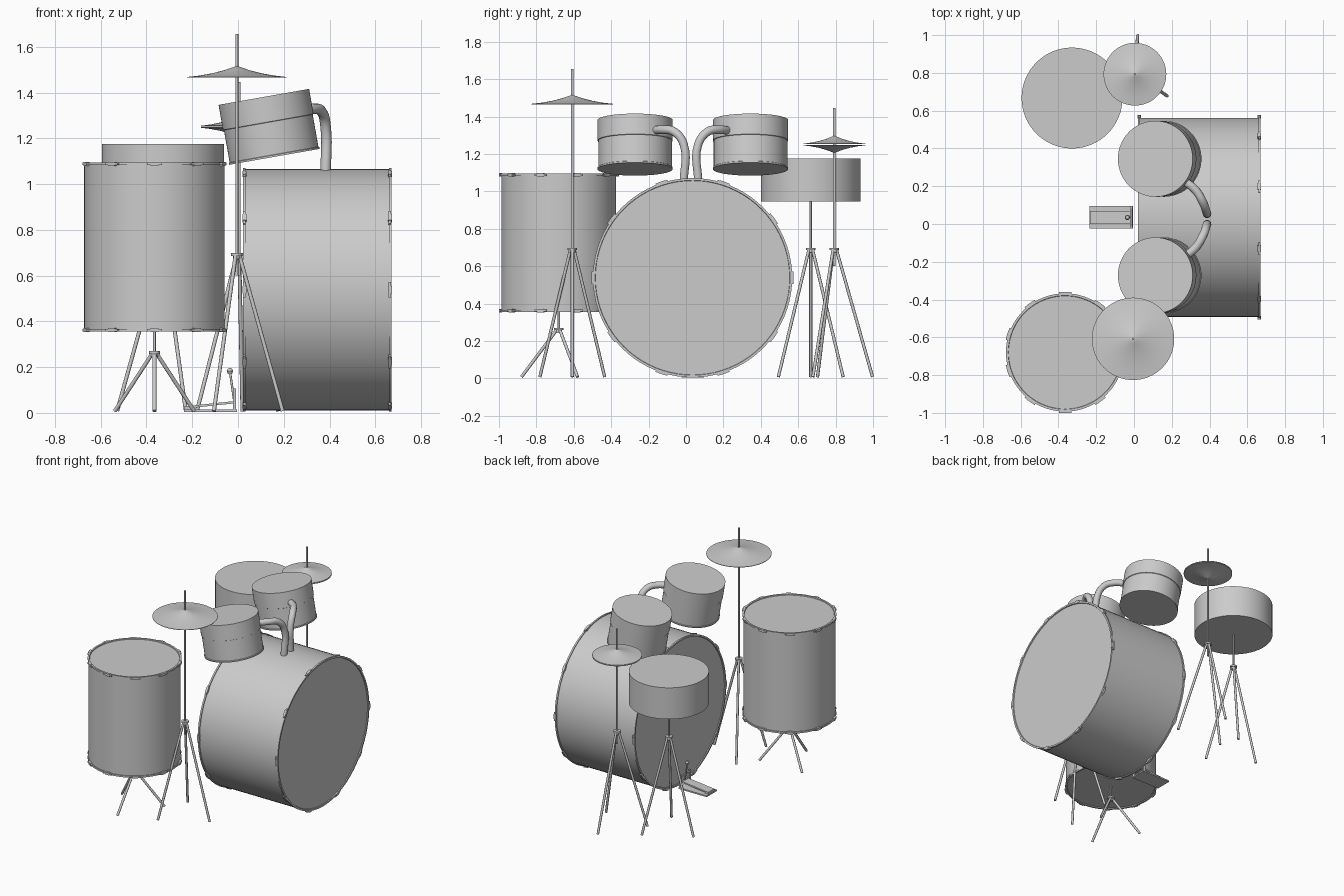
import bpy, bmesh
from math import sin, cos, pi, radians
from mathutils import Vector, Matrix

if "Cube" in bpy.data.objects:
    bpy.data.objects.remove(bpy.data.objects["Cube"])


def finish(bm, name, mat=None, smooth=True):
    bmesh.ops.recalc_face_normals(bm, faces=bm.faces)
    me = bpy.data.meshes.new(name)
    bm.to_mesh(me)
    bm.free()
    ob = bpy.data.objects.new(name, me)
    bpy.context.collection.objects.link(ob)
    if mat is not None:
        ob.matrix_world = mat
    if smooth:
        bpy.ops.object.select_all(action='DESELECT')
        ob.select_set(True)
        bpy.context.view_layer.objects.active = ob
        bpy.ops.object.shade_smooth_by_angle(angle=radians(35))
    return ob


def lathe(name, profile, mat, segs=64):
    """Revolve (radius, z) points about local z; radius 0 makes a pole."""
    bm = bmesh.new()
    rings = []
    for r, z in profile:
        n = 1 if r == 0 else segs
        rings.append([bm.verts.new((r * cos(2 * pi * i / segs), r * sin(2 * pi * i / segs), z)) for i in range(n)])
    for a, b in zip(rings, rings[1:]):
        for i in range(segs):
            j = (i + 1) % segs
            if len(a) == 1:
                bm.faces.new((a[0], b[i], b[j]))
            elif len(b) == 1:
                bm.faces.new((a[i], a[j], b[0]))
            else:
                bm.faces.new((a[i], a[j], b[j], b[i]))
    return finish(bm, name, mat)


def rod(name, p, q, r, segs=12):
    p, q = Vector(p), Vector(q)
    d = q - p
    mat = Matrix.Translation(p) @ d.to_track_quat('Z', 'Y').to_matrix().to_4x4()
    return lathe(name, [(0, 0), (r, 0), (r, d.length), (0, d.length)], mat, segs)


def add_box(bm, size, mat):
    bmesh.ops.create_cube(bm, size=1, matrix=mat @ Matrix.Diagonal((*size, 1)))


def hooped_drum(name, r, h, mat):
    """Drum with a raised hoop at both ends and ten clamps on each hoop."""
    s, t = r - 0.006, 0.012
    half = [(0, h / 2 - 0.006), (r - 0.014, h / 2 - 0.006), (r - 0.012, h / 2),
            (r, h / 2), (r, h / 2 - t), (s, h / 2 - t)]
    lathe(name + "_shell", half + [(a, -z) for a, z in reversed(half)], mat, 80)
    bm = bmesh.new()
    for k in range(10):
        turn = Matrix.Rotation(-pi / 2 + k * pi / 5, 4, 'Z')
        for side in (1, -1):
            z = side * (h / 2 - 0.007)
            add_box(bm, (0.014, 0.066, 0.011), turn @ Matrix.Translation((r, 0, z)))
            add_box(bm, (0.018, 0.034, 0.018), turn @ Matrix.Translation((r - 0.001, 0, z)))
    finish(bm, name + "_clamps", mat, False)


def tripod(name, x, y, hub, angle, reach=0.2):
    lathe(name + "_hub", [(0, hub - 0.018), (0.016, hub - 0.018), (0.016, hub - 0.004), (0.025, hub - 0.004),
                          (0.025, hub + 0.008), (0, hub + 0.008)], Matrix.Translation((x, y, 0)), 20)
    for k in range(3):
        a = radians(angle + 120 * k)
        u = Vector((cos(a), sin(a), 0))
        top = Vector((x, y, hub - 0.004)) + u * 0.012
        rod(f"{name}_leg_{k + 1}", top, Vector((x, y, 0.008)) + u * reach, 0.0085)


def cymbal(name, x, y, z, r, rise):
    curve = [(0, 1), (0.1, 0.86), (0.25, 0.62), (0.5, 0.33), (0.75, 0.13), (1, 0)]
    t = 0.003 if rise > 0 else -0.003
    top = [(a * r, b * rise + t) for a, b in curve]
    low = [(a * r, b * rise) for a, b in reversed(curve)]
    lathe(name, top + low, Matrix.Translation((x, y, z)))


# Bass drum, lying along x
hooped_drum("bass_drum", 0.533, 0.65,
            Matrix.Translation((0.346, 0.035, 0.538)) @ Matrix.Rotation(pi / 2, 4, 'Y'))

# Floor tom on its low stand
hooped_drum("floor_tom", 0.313, 0.74, Matrix.Translation((-0.365, -0.68, 0.725)))
tripod("floor_tom_stand", -0.365, -0.68, 0.262, -90)
rod("floor_tom_stem", (-0.365, -0.68, 0.25), (-0.365, -0.68, 0.37), 0.006)

# Snare drum and stand
lathe("snare_drum", [(0, 0.945), (0.267, 0.945), (0.267, 1.176), (0, 1.176)],
      Matrix.Translation((-0.328, 0.667, 0)))
tripod("snare_stand", -0.328, 0.667, 0.69, 180)
rod("snare_stem", (-0.328, 0.667, 0.67), (-0.328, 0.667, 0.95), 0.006)

# Crash cymbal and stand
tripod("crash_stand", -0.005, -0.608, 0.69, 0)
rod("crash_pole", (-0.005, -0.608, 0.6), (-0.005, -0.608, 1.655), 0.0065)
cymbal("crash_cymbal", -0.005, -0.608, 1.465, 0.218, 0.048)

# Paired small cymbals and stand
tripod("hihat_stand", 0.005, 0.793, 0.69, 86, 0.205)
rod("hihat_pole", (0.005, 0.793, 0.6), (0.005, 0.793, 1.445), 0.0065)
cymbal("hihat_upper_cymbal", 0.005, 0.793, 1.252, 0.166, 0.042)
cymbal("hihat_lower_cymbal", 0.005, 0.793, 1.249, 0.166, -0.04)

# Two tilted rack toms with bent mounting pipes
for name, cy, py, s in (("left_tom", 0.345, 0.065, 1), ("right_tom", -0.272, -0.012, -1)):
    mat = Matrix.Translation((0.136, cy, 1.25)) @ Matrix.Rotation(radians(-10), 4, 'Y')
    lathe(name, [(0, 0.133), (0.201, 0.133), (0.201, 0.022), (0.197, 0.020), (0.197, -0.123),
                 (0.201, -0.125), (0.201, -0.133), (0, -0.133)], mat)
    cu = bpy.data.curves.new(name + "_arm", 'CURVE')
    cu.dimensions = '3D'
    cu.bevel_depth = 0.023
    cu.bevel_resolution = 3
    cu.use_fill_caps = True
    sp = cu.splines.new('BEZIER')
    pts = [(0.383, 0, 1.05), (0.383, 0, 1.25), (0.365, 0.05, 1.318), (0.325, 0.115, 1.33), (0.27, 0.16, 1.325)]
    sp.bezier_points.add(len(pts) - 1)
    sp.resolution_u = 6
    for bp, (x, y, z) in zip(sp.bezier_points, pts):
        bp.co = (x, py + s * y, z)
        bp.handle_left_type = bp.handle_right_type = 'AUTO'
    arm = bpy.data.objects.new(name + "_arm", cu)
    bpy.context.collection.objects.link(arm)
    bpy.ops.object.select_all(action='DESELECT')
    arm.select_set(True)
    bpy.context.view_layer.objects.active = arm
    bpy.ops.object.convert(target='MESH')
    bpy.ops.object.shade_smooth_by_angle(angle=radians(40))

# Kick pedal: base plate, sloped footboard, two posts, axle and beater
bm = bmesh.new()
add_box(bm, (0.23, 0.12, 0.01), Matrix.Translation((-0.12, 0.035, 0.009)))
add_box(bm, (0.215, 0.07, 0.01), Matrix.Translation((-0.125, 0.035, 0.035)) @ Matrix.Rotation(radians(-6), 4, 'Y'))
add_box(bm, (0.03, 0.07, 0.025), Matrix.Translation((-0.218, 0.035, 0.018)))
for y in (-0.018, 0.088):
    add_box(bm, (0.014, 0.012, 0.095), Matrix.Translation((-0.015, y, 0.06)))
finish(bm, "kick_pedal", None, False)
rod("pedal_axle", (-0.015, -0.018, 0.095), (-0.015, 0.088, 0.095), 0.006)
rod("beater_rod", (-0.015, 0.035, 0.04), (-0.035, 0.035, 0.18), 0.005)
lathe("beater_head", [(0, -0.014), (0.009, -0.011), (0.014, 0), (0.009, 0.011), (0, 0.014)],
      Matrix.Translation((-0.035, 0.035, 0.182)), 20)
